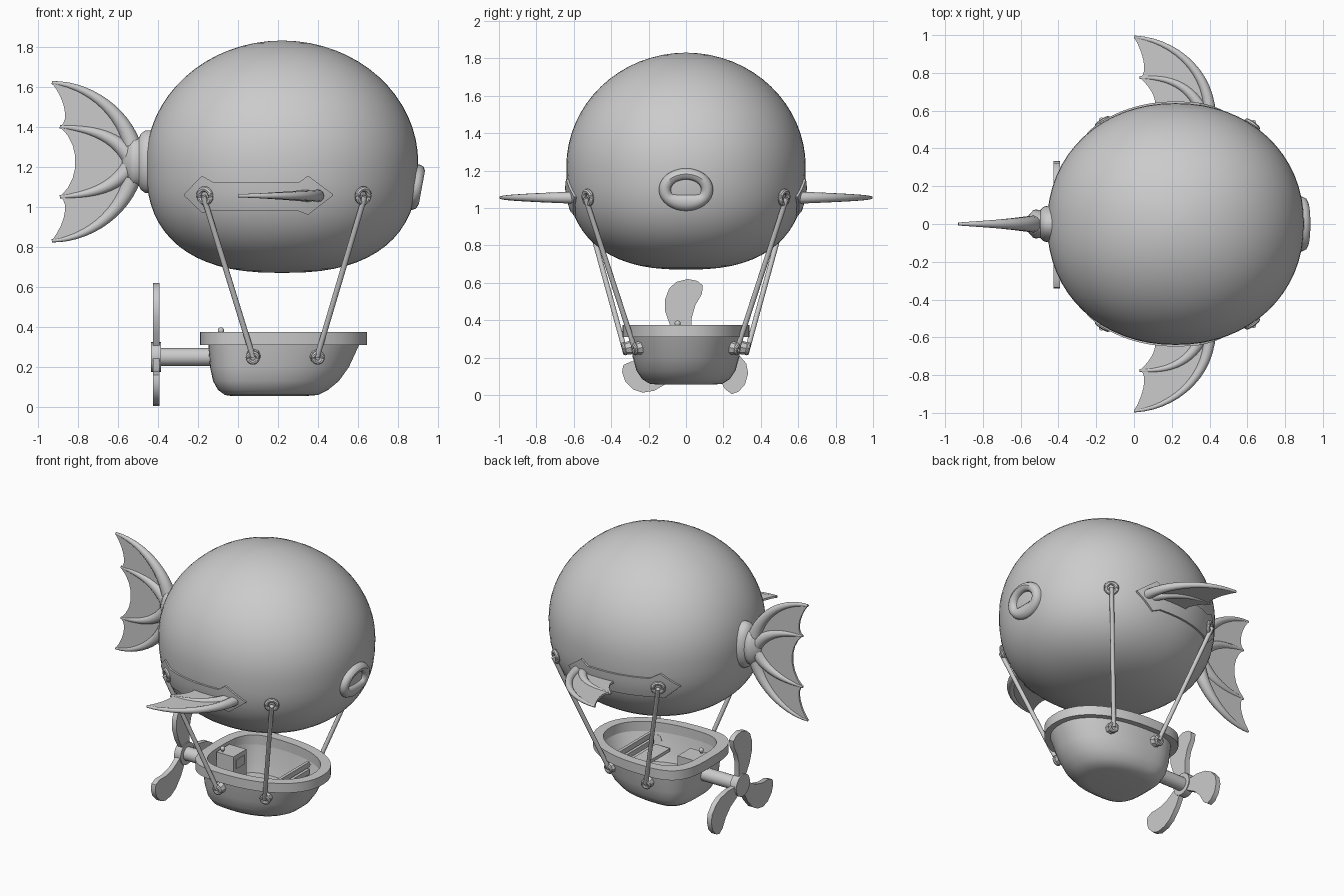
import bpy, bmesh
from math import sin, cos, pi, copysign
from mathutils import Vector as V
from mathutils.geometry import interpolate_bezier

if "Cube" in bpy.data.objects:
    bpy.data.objects.remove(bpy.data.objects["Cube"])


def finish(name, bm, angle=40):
    bmesh.ops.recalc_face_normals(bm, faces=bm.faces)
    me = bpy.data.meshes.new(name)
    bm.to_mesh(me)
    bm.free()
    ob = bpy.data.objects.new(name, me)
    bpy.context.collection.objects.link(ob)
    bpy.ops.object.select_all(action='DESELECT')
    ob.select_set(True)
    bpy.context.view_layer.objects.active = ob
    bpy.ops.object.shade_smooth_by_angle(angle=angle * pi / 180)
    return ob


def loft(name, rings, angle=40, closed=False):
    """Skin a list of point rings; cap the ends or join them into a loop."""
    bm = bmesh.new()
    vs = [[bm.verts.new(p) for p in r] for r in rings]
    n = len(vs[0])
    pairs = list(zip(vs, vs[1:])) + ([(vs[-1], vs[0])] if closed else [])
    for a, b in pairs:
        for i in range(n):
            j = (i + 1) % n
            bm.faces.new((a[i], a[j], b[j], b[i]))
    if not closed:
        bm.faces.new(vs[0])
        bm.faces.new(vs[-1])
    return finish(name, bm, angle)


def circle(c, axis, r, n=12):
    q = V(axis).to_track_quat('Z', 'Y')
    return [V(c) + q @ V((r * cos(2 * pi * i / n), r * sin(2 * pi * i / n), 0)) for i in range(n)]


def tube(name, pts, r0, r1, n=12):
    k = len(pts) - 1
    return loft(name, [circle(p, pts[min(i + 1, k)] - pts[max(i - 1, 0)], r0 + (r1 - r0) * i / k, n)
                       for i, p in enumerate(pts)])


def torus(name, c, axis, R, r):
    q = V(axis).to_track_quat('Z', 'Y')
    rings = []
    for i in range(20):
        d = q @ V((cos(i * pi / 10), sin(i * pi / 10), 0))
        rings.append(circle(V(c) + d * R, d.cross(q @ V((0, 0, 1))), r, 8))
    return loft(name, rings, closed=True)


def slab(name, pts, offset):
    """Extrude a flat outline symmetrically by +-offset."""
    o = V(offset)
    return loft(name, [[p - o for p in pts], [p + o for p in pts]])


def box(name, c, s):
    x, y, z = (k / 2 for k in s)
    c = V(c)
    return slab(name, [c + V(p) for p in ((-x, -y, 0), (x, -y, 0), (x, y, 0), (-x, y, 0))], (0, 0, z))


def power(v, e):
    return copysign(abs(v) ** e, v)


# Balloon body: superellipsoid, flatter below
CX, CZ, NP = 0.22, 1.22, 2.1


def half(z):
    return (0.61, 2.0) if z > CZ else (0.55, 2.5)


def balloon_y(x, z):
    b, n = half(z)
    h = (1 - abs((z - CZ) / b) ** n) ** (1 / n)
    return 0.64 * max(0, h ** NP - abs((x - CX) / 0.68) ** NP) ** (1 / NP)


rings = []
for i in range(33):
    f = -pi / 2 + 0.01 + (pi - 0.02) * i / 32
    b, n = half(CZ + sin(f))
    s = cos(f) ** (2 / n)
    rings.append([(CX + 0.68 * s * power(cos(t), 2 / NP), 0.64 * s * power(sin(t), 2 / NP),
                   CZ + b * power(sin(f), 2 / n)) for t in (k * pi / 32 for k in range(64))])
loft("balloon", rings, 60)

# Mouth: raised oval lips around a D-shaped opening
up, out, mc = V((0.18, 0, 0.98)), V((0.98, 0, -0.18)), V((0.9, 0, 1.095))
rings = []
for w, d in ((0, -0.06), (0, -0.01), (0.12, 0.008), (0.4, 0.018), (0.75, 0.014), (0.95, 0), (1, -0.02)):
    ring = []
    for k in range(32):
        c, s = cos(k * pi / 16), sin(k * pi / 16)
        y = (1 - w) * 0.145 * c + w * 0.08 * c
        z = (1 - w) * 0.115 * s + w * max(0.055 * s, -0.025)
        ring.append(mc + V((0, y, 0)) + up * z + out * d)
    rings.append(ring)
loft("mouth", rings)

# Tail collar
profile = ((-0.40, 0.16), (-0.465, 0.155), (-0.485, 0.14), (-0.495, 0.12), (-0.505, 0.12),
           (-0.52, 0.125), (-0.535, 0.115), (-0.56, 0.07), (-0.58, 0.03))
loft("tail_collar", [[(x, 0.62 * r * cos(k * pi / 12), 1.225 + r * sin(k * pi / 12)) for k in range(24)]
                     for x, r in profile])


def fin(name, spines, root, place, normal, r):
    """Tapered curved spines with a scalloped web between them."""
    paths = [[place(*p.xy) for p in interpolate_bezier(*[V((*q, 0)) for q in s], 14)] for s in spines]
    for i, p in enumerate(paths):
        tube(f"{name}_spine_{i}", p, r, 0.008)
    outline = list(paths[0])
    centre = place(*root)
    for a, b in zip(paths, paths[1:]):
        t0, t1 = a[-1], b[-1]
        pull = (centre - (t0 + t1) / 2).normalized() * (t1 - t0).length * 0.3
        outline += interpolate_bezier(t0, t0.lerp(t1, .25) + pull, t0.lerp(t1, .75) + pull, t1, 8)[1:]
    outline += paths[-1][-2::-1]
    slab(name + "_web", outline, V(normal) * 0.007)


# Tail fin
upper = [[(-0.53, 1.31), (-0.58, 1.48), (-0.75, 1.61), (-0.93, 1.62)],
         [(-0.54, 1.25), (-0.62, 1.36), (-0.74, 1.39), (-0.89, 1.40)]]
lower = [[(x, 2.45 - z) for x, z in s] for s in reversed(upper)]
fin("tail_fin", upper + lower, (-0.4, 1.225), lambda a, b: V((a, 0, b)), (0, 1, 0), 0.045)

patch = ((-0.27, 1.062, 1.056), (-0.18, 1.155, 0.97), (-0.12, 1.12, 0.98), (0.3, 1.12, 0.98),
         (0.35, 1.155, 0.96), (0.475, 1.062, 1.056))

for side, s in (("left", 1), ("right", -1)):
    # Side fins
    fin("side_fin_" + side, [[(0.40, 0.58), (0.40, 0.80), (0.22, 0.97), (0.0, 0.99)],
                             [(0.37, 0.58), (0.30, 0.74), (0.18, 0.78), (0.03, 0.775)],
                             [(0.33, 0.56), (0.25, 0.62), (0.18, 0.63), (0.10, 0.62)]],
        (0.35, 0.6), lambda a, b: V((a, s * b, 1.055)), (0, 0, 1), 0.033)
    # Patch hugging the balloon side
    rings = []
    for (x0, a0, b0), (x1, a1, b1) in zip(patch, patch[1:]):
        steps = 14 if x1 - x0 > 0.2 else 4
        for k in range(steps + (x1 == 0.475)):
            f = k / steps
            x, a, b = x0 + (x1 - x0) * f, a0 + (a1 - a0) * f, b0 + (b1 - b0) * f
            zs = [a + (b - a) * j / 4 for j in range(5)]
            rings.append([(x, s * (balloon_y(x, z) + 0.012), z) for z in zs] +
                         [(x, s * (balloon_y(x, z) - 0.02), z) for z in reversed(zs)])
    loft("side_patch_" + side, rings)
    # Ropes with eyelets above and knobs on the hull
    for end, x, hx, hy in (("rear", -0.165, 0.075, 0.315), ("front", 0.625, 0.395, 0.26)):
        tag = f"{end}_{side}"
        y = balloon_y(x, 1.055) + 0.015
        nrm = V(((x - CX) / 0.46, s * y / 0.41, -0.2)).normalized()
        top, low = V((x, s * y, 1.055)), V((hx, s * hy, 0.25))
        torus("eyelet_" + tag, top, nrm, 0.034, 0.014)
        tube("rope_" + tag, [top + nrm * 0.015, low + V((0, s * 0.015, 0))], 0.014, 0.014)
        hn = V((0.25 if hx > 0.2 else -0.05, s, -0.2)).normalized()
        tube("hull_mount_" + tag, [low - hn * 0.04, low + hn * 0.012], 0.04, 0.032, 8)
        torus("hull_ring_" + tag, low + hn * 0.015, hn, 0.024, 0.012)


def deck(z, x0, x1, w):
    """Boat plan outline: blunt stern, rounder bow."""
    c = x0 + 0.36 * (x1 - x0)
    ring = []
    for k in range(48):
        a = k * pi / 24 + pi / 48
        bow = cos(a) > 0
        e = 2 / (2.2 if bow else 3.2)
        ring.append((c + ((x1 - c) if bow else (c - x0)) * power(cos(a), e), w * power(sin(a), e), z))
    return ring


# Boat hull and rim
loft("hull", [deck(*r) for r in (
    (0.055, -0.03, 0.34, 0.15), (0.06, -0.065, 0.40, 0.195), (0.085, -0.10, 0.45, 0.235),
    (0.13, -0.125, 0.505, 0.265), (0.2, -0.14, 0.555, 0.285), (0.33, -0.15, 0.615, 0.305),
    (0.33, -0.125, 0.59, 0.28), (0.2, -0.115, 0.53, 0.26), (0.13, -0.10, 0.48, 0.24))])
loft("rim", [deck(*r) for r in (
    (0.31, -0.19, 0.645, 0.34), (0.375, -0.19, 0.645, 0.34),
    (0.375, -0.125, 0.58, 0.275), (0.31, -0.125, 0.58, 0.275))], closed=True)

# Engine box with gauge and lever
box("engine", (-0.05, 0, 0.245), (0.13, 0.14, 0.23))
box("engine_panel", (0.015, 0, 0.30), (0.012, 0.09, 0.06))
tube("lever", [V((-0.085, -0.045, 0.35)), V((-0.085, -0.045, 0.38))], 0.006, 0.006)
bm = bmesh.new()
bmesh.ops.create_uvsphere(bm, u_segments=12, v_segments=8, radius=0.016)
bmesh.ops.translate(bm, verts=bm.verts, vec=(-0.085, -0.045, 0.382))
finish("lever_knob", bm)

# Bench
box("bench_seat", (0.33, 0, 0.22), (0.11, 0.44, 0.022))
for i, z in enumerate((0.26, 0.31)):
    box(f"bench_back_{i}", (0.395, 0, z), (0.02, 0.40, 0.035))

# Propeller shaft, hub and three blades
tube("shaft", [V((-0.40, 0, 0.25)), V((-0.11, 0, 0.25))], 0.045, 0.045, 20)
tube("hub", [V((-0.435, 0, 0.25)), V((-0.385, 0, 0.25))], 0.075, 0.075, 20)
blade = ((-0.03, 0.03), (-0.085, 0.12), (-0.112, 0.2), (-0.112, 0.26), (-0.09, 0.32), (-0.05, 0.355),
         (0.01, 0.37), (0.06, 0.36), (0.09, 0.335), (0.085, 0.29), (0.05, 0.23), (0.03, 0.16), (0.03, 0.03))
for i in range(3):
    c, s = cos(i * 2 * pi / 3), sin(i * 2 * pi / 3)
    slab(f"blade_{i}", [V((-0.408, y * c - z * s, 0.25 + y * s + z * c)) for y, z in blade], (0.017, 0, 0))
